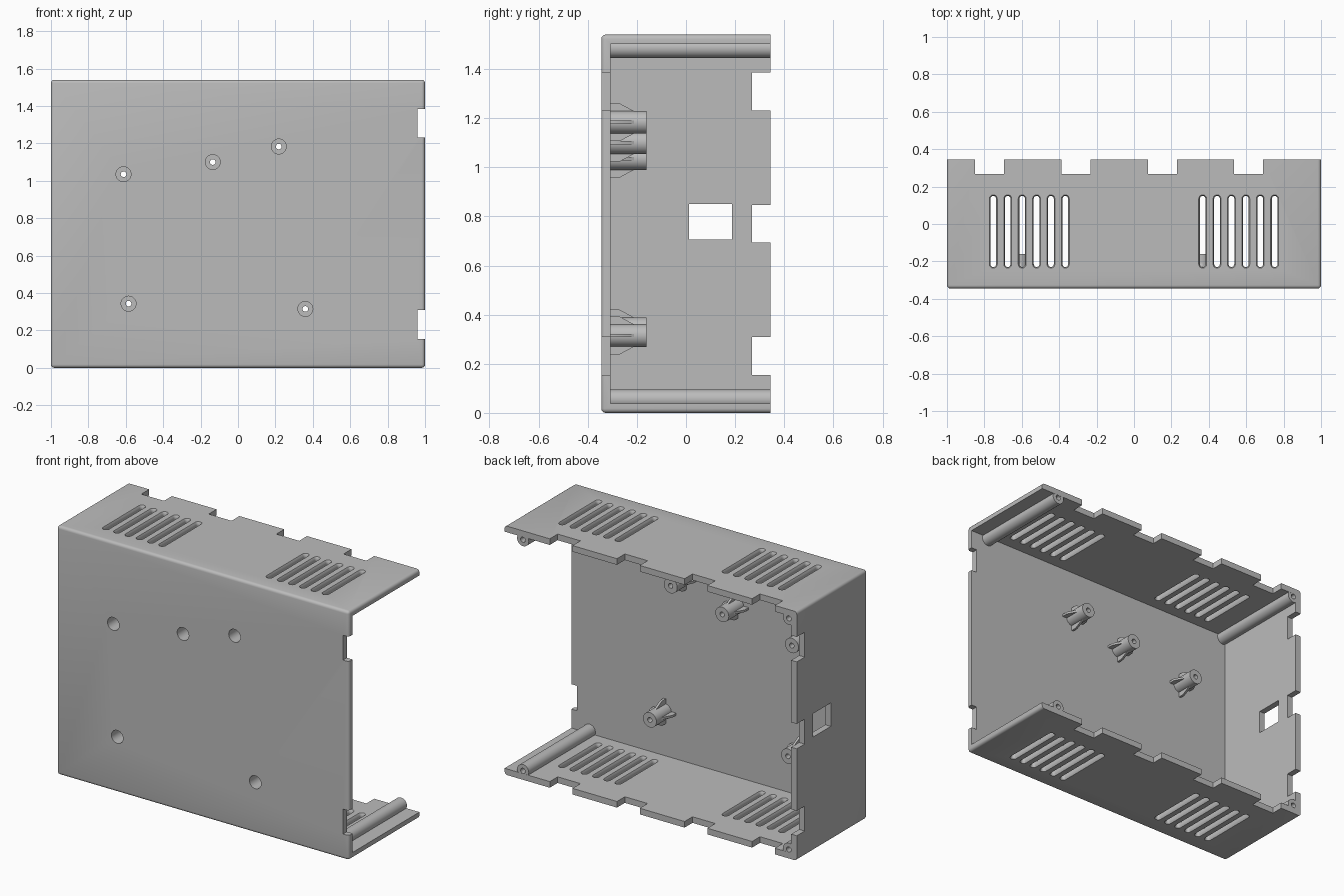
import bpy, bmesh
from math import cos, sin, pi, radians
from mathutils import Vector, Matrix

if "Cube" in bpy.data.objects:
    bpy.data.objects.remove(bpy.data.objects["Cube"])

grey = bpy.data.materials.new("plain_grey")
grey.use_nodes = True
colour = (0.5, 0.5, 0.5, 1)
grey.diffuse_color = colour
grey.node_tree.nodes["Principled BSDF"].inputs["Base Color"].default_value = colour

HEIGHT, BACK, WALL = 1.54, 0.345, 0.038
FLOOR = -BACK + WALL          # inner face of the front plate


def finish(bm, name):
    bmesh.ops.recalc_face_normals(bm, faces=bm.faces)
    mesh = bpy.data.meshes.new(name)
    bm.to_mesh(mesh)
    bm.free()
    mesh.materials.append(grey)
    obj = bpy.data.objects.new(name, mesh)
    bpy.context.collection.objects.link(obj)
    return obj


def box(bm, x, y, z):
    size = [b - a for a, b in (x, y, z)]
    mid = [(a + b) / 2 for a, b in (x, y, z)]
    mat = Matrix.Translation(mid) @ Matrix.Diagonal((*size, 1))
    return bmesh.ops.create_cube(bm, size=1, matrix=mat)


def loft(bm, rings, loop=False):
    """Bridge rings of points, capped at the ends or joined into a loop."""
    rows = [[bm.verts.new(p) for p in ring] for ring in rings]
    pairs = list(zip(rows, rows[1:]))
    if loop:
        pairs.append((rows[-1], rows[0]))
    else:
        bm.faces.new(rows[0])
        bm.faces.new(rows[-1])
    for a, b in pairs:
        for i in range(len(a)):
            j = (i + 1) % len(a)
            bm.faces.new((a[i], a[j], b[j], b[i]))


def lathe(bm, x, z, profile, loop=False, sides=32):
    """Turn (radius, y) points about an axis along y."""
    turns = [2 * pi * i / sides for i in range(sides)]
    loft(bm, [[(x + r * cos(t), y, z + r * sin(t)) for t in turns]
              for r, y in profile], loop)


def slot_ring(x, z, r, y0, y1):
    """Rounded slot outline running along y."""
    ring = []
    for i in range(9):
        t = pi * i / 8
        ring.append((x + r * cos(t), y1 + r * sin(t), z))
    for i in range(9):
        t = pi + pi * i / 8
        ring.append((x + r * cos(t), y0 + r * sin(t), z))
    return ring


def cut(obj, bm):
    cutter = finish(bm, "cutter")
    cutter.hide_render = True
    mod = obj.modifiers.new("cut", "BOOLEAN")
    mod.operation = "DIFFERENCE"
    mod.solver = "EXACT"
    mod.object = cutter
    bpy.context.view_layer.objects.active = obj
    bpy.ops.object.modifier_apply(modifier=mod.name)
    bpy.data.objects.remove(cutter)


def smooth(obj):
    bpy.ops.object.select_all(action="DESELECT")
    obj.select_set(True)
    bpy.context.view_layer.objects.active = obj
    bpy.ops.object.shade_smooth_by_angle(angle=radians(35))


# Case shell: rounded block, hollowed and open at the back and at +x
bm = bmesh.new()
box(bm, (-1, 1), (-BACK, BACK), (0, HEIGHT))
edges = [e for e in bm.edges if any(v.co.y < 0 for v in e.verts)]
bmesh.ops.bevel(bm, geom=edges, offset=0.018, segments=4, profile=0.5, affect="EDGES")
shell = finish(bm, "case_shell")

bm = bmesh.new()
box(bm, (-1 + WALL, 1.2), (FLOOR, 0.6), (WALL, HEIGHT - WALL))
cut(shell, bm)

# Tab notches on the back edges and the open side edge, and the port window
bm = bmesh.new()
NOTCH_Y = (0.268, 0.5)
for x in (-0.772, -0.31, 0.153, 0.613):
    for z in (0, HEIGHT):
        box(bm, (x - 0.078, x + 0.078), NOTCH_Y, (z - 0.06, z + 0.06))
for z in (0.232, 0.77, 1.308):
    box(bm, (-1.06, -0.94), NOTCH_Y, (z - 0.077, z + 0.077))
for z in (0.232, 1.308):
    box(bm, (0.96, 1.1), (-0.4, -0.28), (z - 0.077, z + 0.077))
box(bm, (-1.06, -0.94), (0.013, 0.188), (0.705, 0.85))
cut(shell, bm)

# Vent slots with flared rims, through top and bottom
bm = bmesh.new()
for side in (-1, 1):
    for i in range(6):
        x = side * (0.367 + 0.077 * i)
        for base in (0, HEIGHT - WALL):
            layers = ((-0.005, 0.024), (0.011, 0.015), (0.027, 0.015), (0.043, 0.024))
            loft(bm, [slot_ring(x, base + h, r, -0.215, 0.135) for h, r in layers])
cut(shell, bm)

# Screw recesses through the front plate
POSTS = ((-0.612, 1.035), (-0.135, 1.10), (0.218, 1.183), (-0.585, 0.343), (0.36, 0.315))
bm = bmesh.new()
for x, z in POSTS:
    lathe(bm, x, z, ((0.04, -0.4), (0.04, -0.25)))
cut(shell, bm)
smooth(shell)

# Hollow board posts, each with four sloped fins
for n, (x, z) in enumerate(POSTS):
    bm = bmesh.new()
    lathe(bm, x, z, ((0.046, -0.315), (0.046, -0.16), (0.015, -0.16),
                     (0.015, -0.24), (0.04, -0.24), (0.04, -0.315)), loop=True)
    for k in range(4):
        out = Vector((cos(k * pi / 2), 0, sin(k * pi / 2)))
        across = Vector((-out.z, 0, out.x)) * 0.007
        centre = Vector((x, 0, z))
        outline = ((0.042, -0.315), (0.077, -0.315), (0.077, -0.27), (0.042, -0.205))
        loft(bm, [[centre + out * r + Vector((0, y, 0)) + across * s for r, y in outline]
                  for s in (-1, 1)])
    smooth(finish(bm, f"board_post_{n + 1}"))

# Corner screw tubes along the depth, with blind holes at the back
for x, side in ((-0.945, "right"), (0.875, "left")):
    for z, level in ((0.055, "lower"), (HEIGHT - 0.055, "upper")):
        bm = bmesh.new()
        lathe(bm, x, z, ((0.04, -0.315), (0.04, 0.3445), (0.016, 0.3445), (0.016, 0.15)))
        smooth(finish(bm, f"screw_tube_{level}_{side}"))
